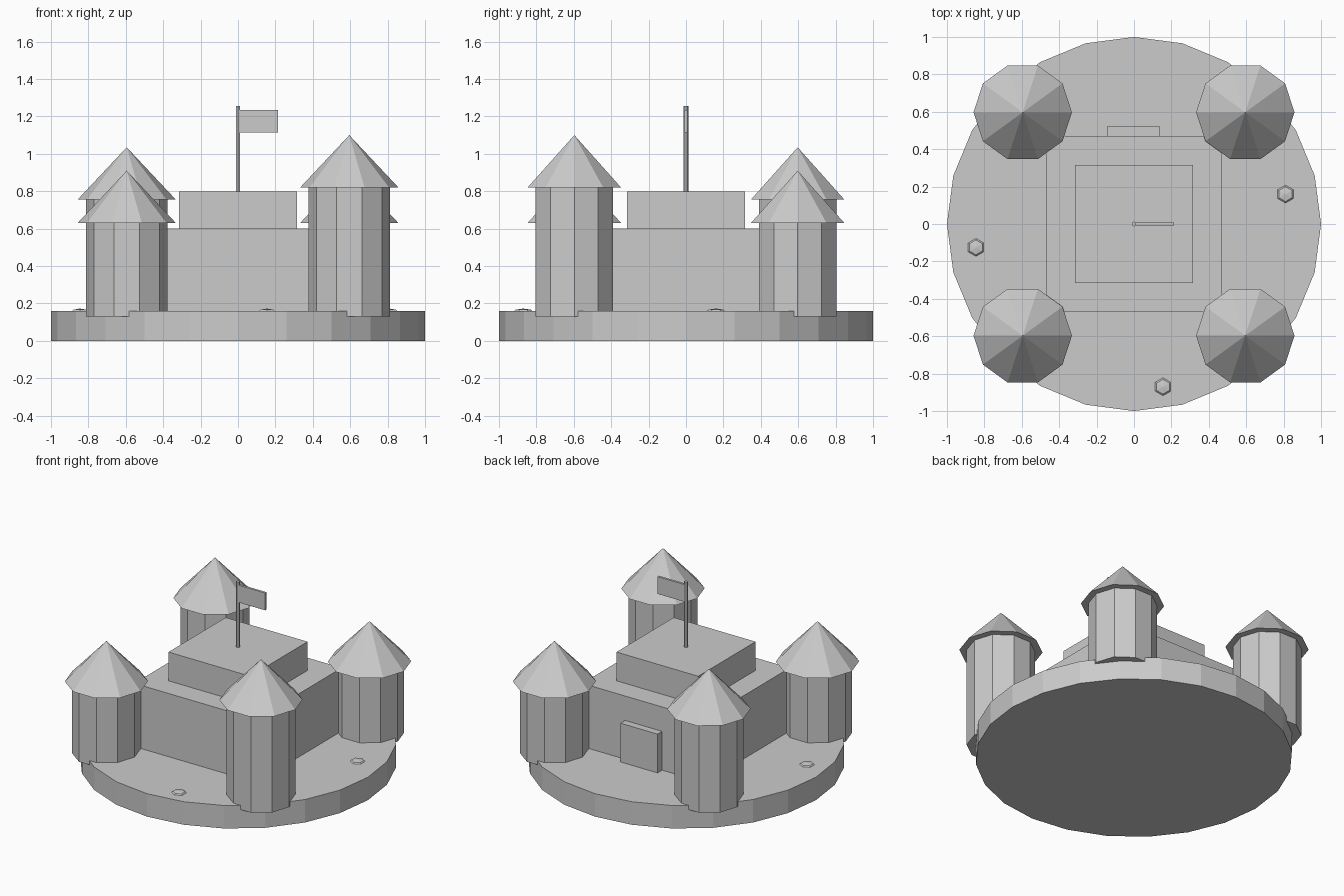
import bpy
import math

if "Cube" in bpy.data.objects:
    bpy.data.objects.remove(bpy.data.objects["Cube"], do_unlink=True)

# Single stone colour
stone = bpy.data.materials.new("stone_grey")
stone.use_nodes = True
GREY = (0.6, 0.6, 0.6, 1)
stone.diffuse_color = GREY
stone.node_tree.nodes["Principled BSDF"].inputs["Base Color"].default_value = GREY


def finish(name):
    ob = bpy.context.object
    ob.name = name
    ob.data.materials.append(stone)
    bpy.ops.object.transform_apply(location=False, rotation=False, scale=True)
    return ob


def box(name, x, y, z):
    """Box from (min, max) pairs."""
    spans = (x, y, z)
    bpy.ops.mesh.primitive_cube_add(size=1, location=[(a + b) / 2 for a, b in spans])
    bpy.context.object.scale = [b - a for a, b in spans]
    return finish(name)


def prism(name, sides, r1, r2, x, y, z0, z1, turn=0):
    """Upright cylinder or cone between two heights."""
    bpy.ops.mesh.primitive_cone_add(vertices=sides, radius1=r1, radius2=r2, depth=z1 - z0,
                                    location=(x, y, (z0 + z1) / 2), rotation=(0, 0, turn))
    return finish(name)


# Round ground slab
prism("base", 24, 1, 1, 0, 0, 0, 0.16)

# Stepped keep and its door
box("keep_lower", (-0.47, 0.47), (-0.47, 0.47), (0.13, 0.6))
box("keep_upper", (-0.315, 0.315), (-0.315, 0.315), (0.6, 0.8))
box("door", (-0.145, 0.14), (0.45, 0.52), (0.15, 0.43))

# Four corner towers, each with its own height
towers = {
    "front_right": (-1, -1, 0.63),
    "front_left": (1, -1, 0.82),
    "back_right": (-1, 1, 0.755),
    "back_left": (1, 1, 0.63),
}
for place, (sx, sy, eave) in towers.items():
    x, y = sx * 0.595, sy * 0.597
    prism(place + "_tower", 10, 0.217, 0.217, x, y, 0.13, eave, math.pi / 2)
    prism(place + "_roof", 10, 0.263, 0, x, y, eave, eave + 0.28, math.pi / 2)

# Flag and pole
prism("flag_pole", 6, 0.013, 0.013, 0, 0, 0.78, 1.255)
box("flag", (0, 0.215), (-0.008, 0.008), (1.115, 1.235))

# Low pebbles on the slab
for i, (x, y) in enumerate([(0.81, 0.16), (-0.845, -0.125), (0.155, -0.87)]):
    bpy.ops.mesh.primitive_uv_sphere_add(segments=6, ring_count=4, radius=1,
                                         location=(x, y, 0.153))
    bpy.context.object.scale = (0.056, 0.056, 0.02)
    finish(f"pebble_{i + 1}")
